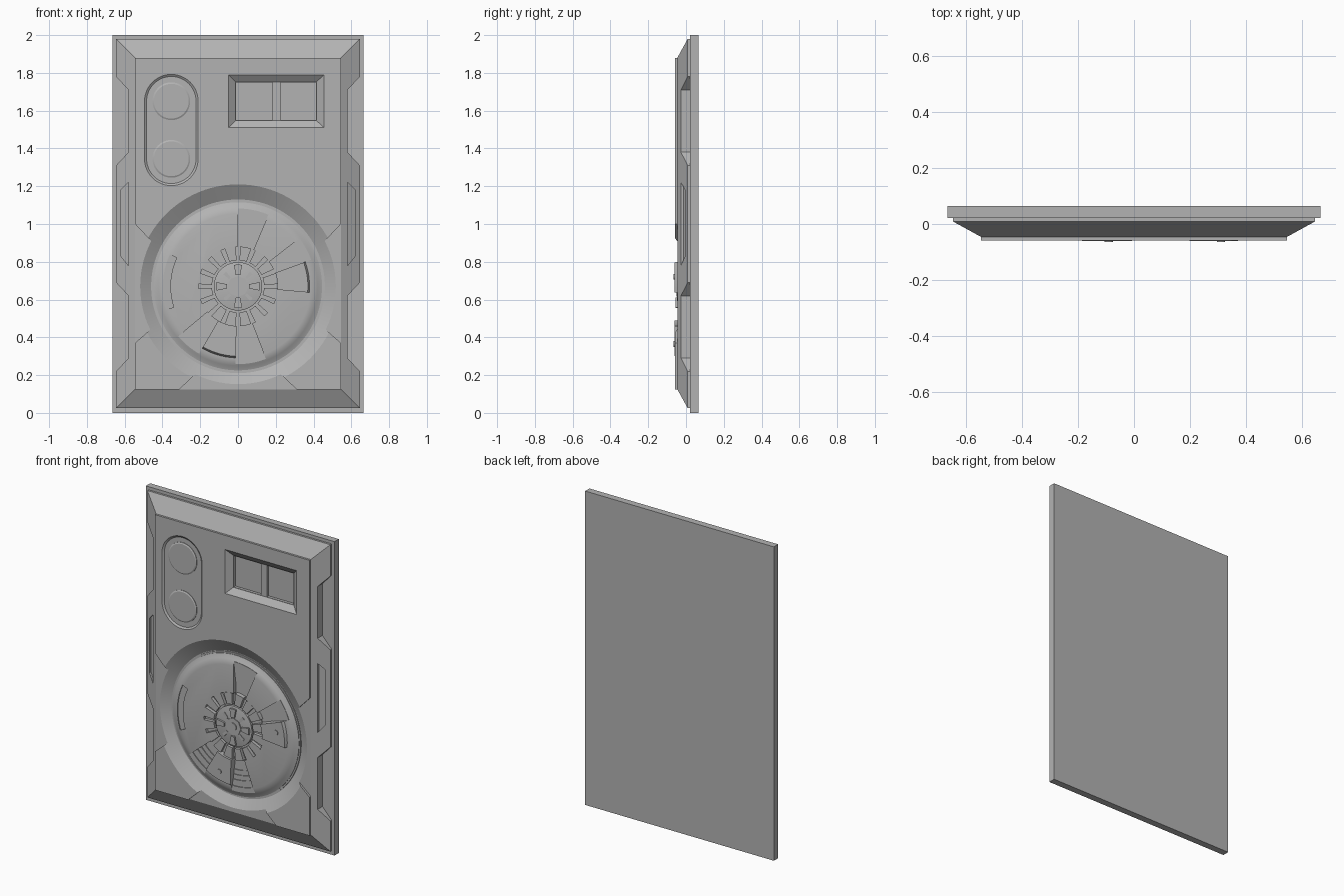
import bpy, bmesh
from math import sin, cos, pi, radians

if "Cube" in bpy.data.objects:
    bpy.data.objects.remove(bpy.data.objects["Cube"])

grey = bpy.data.materials.new("plain grey")
grey.use_nodes = True
COLOR = (0.45, 0.45, 0.45, 1)
grey.diffuse_color = COLOR
grey.node_tree.nodes["Principled BSDF"].inputs["Base Color"].default_value = COLOR
DIAL_Z = 0.67


def loft(name, rings):
    """Skin a list of equal-length outlines and cap both ends."""
    bm = bmesh.new()
    loops = [[bm.verts.new(p) for p in ring] for ring in rings]
    n = len(loops[0])
    for a, b in zip(loops, loops[1:]):
        for i in range(n):
            j = (i + 1) % n
            bm.faces.new((a[i], a[j], b[j], b[i]))
    bm.faces.new(loops[0])
    bm.faces.new(loops[-1])
    bmesh.ops.recalc_face_normals(bm, faces=bm.faces)
    mesh = bpy.data.meshes.new(name)
    bm.to_mesh(mesh)
    bm.free()
    mesh.materials.append(grey)
    ob = bpy.data.objects.new(name, mesh)
    bpy.context.collection.objects.link(ob)
    return ob


def prism(name, outline, y0, y1):
    return loft(name, [[(x, y, z) for x, z in outline] for y in (y0, y1)])


def lathe(name, profile, cx=0, cz=DIAL_Z, n=96):
    """Profile of (radius, y), turned about a front-to-back axis."""
    return loft(name, [[(cx + r * cos(2 * pi * i / n), y, cz + r * sin(2 * pi * i / n))
                        for i in range(n)] for r, y in profile])


def sector(name, r0, r1, a0, a1, y0, y1):
    """Ring segment around the dial, angles in degrees."""
    n = max(2, int((a1 - a0) / 4))
    angles = [radians(a0 + (a1 - a0) * i / n) for i in range(n + 1)]
    pts = [(r1 * cos(a), DIAL_Z + r1 * sin(a)) for a in angles]
    pts += [(r0 * cos(a), DIAL_Z + r0 * sin(a)) for a in reversed(angles)]
    return prism(name, pts, y0, y1)


def rect(x0, x1, z0, z1):
    return [(x0, z0), (x1, z0), (x1, z1), (x0, z1)]


def ring_at(outline, y):
    return [(x, y, z) for x, z in outline]


def flip(outline, s):
    return [(s * x, z) for x, z in outline]


def cut(targets, cutter):
    for ob in targets:
        mod = ob.modifiers.new("cut", "BOOLEAN")
        mod.operation = "DIFFERENCE"
        mod.solver = "EXACT"
        mod.object = cutter
        bpy.context.view_layer.objects.active = ob
        bpy.ops.object.modifier_apply(modifier=mod.name)
    bpy.data.objects.remove(cutter)


# Back slab and bevelled body
prism("back_slab", rect(-0.665, 0.665, 0, 2), 0.022, 0.065)
outer = rect(-0.645, 0.645, 0.025, 1.98)
inner = rect(-0.545, 0.545, 0.125, 1.88)
body = loft("bevelled_body", [ring_at(outer, 0.03), ring_at(outer, 0.009), ring_at(inner, -0.046)])

# Raised front plates
half = [(0.545, 1.88), (0.545, 1.0), (0.46, 0.91), (0.3, 0.8)]
upper = prism("upper_plate", half + flip(half[::-1], -1), -0.059, -0.03)
corner = [(0.545, 0.125), (0.545, 0.37), (0.46, 0.445), (0.3, 0.4), (0.22, 0.21), (0.31, 0.125)]
corners = [prism(n, flip(corner, s), -0.059, -0.03)
           for n, s in (("left_corner_plate", 1), ("right_corner_plate", -1))]

# Side notches and slots
for s in (1, -1):
    for lo, hi in ((0.22, 0.69), (1.31, 1.78)):
        cut([body], prism("notch", flip([(0.58, lo + 0.07), (0.645, lo), (0.75, lo), (0.75, hi),
                                         (0.645, hi), (0.58, hi - 0.07)], s), -0.1, 0.05))
    slot = [(0.58, 0.78), (0.62, 0.83), (0.62, 1.18), (0.58, 1.22)]
    cut([body], loft("slot", [[(s * x, y + (x - 0.58) * 0.55, z) for x, z in slot]
                              for y in (-0.1, -0.012)]))

# Round dish for the dial
cut([body, upper] + corners,
    lathe("dish", [(0.54, -0.1), (0.54, -0.059), (0.46, -0.012)]))

# Window with sloped frame and two panes
frame, glass = rect(-0.05, 0.455, 1.51, 1.79), rect(-0.012, 0.415, 1.548, 1.752)
cut([body, upper], loft("window", [ring_at(frame, -0.1), ring_at(frame, -0.059),
                                   ring_at(glass, -0.03)]))
for x0, x1 in ((-0.01, 0.182), (0.225, 0.413)):
    cut([body, upper], prism("pane", rect(x0, x1, 1.55, 1.75), -0.05, -0.012))


# Pill-shaped recess with two round buttons
def pill(r):
    return [(-0.353 + r * cos(i * pi / 24), c + r * sin(i * pi / 24))
            for c, start in ((1.65, 0), (1.345, 24)) for i in range(start, start + 25)]


cut([upper], loft("pill", [ring_at(pill(0.142), -0.1), ring_at(pill(0.142), -0.059),
                           ring_at(pill(0.131), -0.051)]))
for name, z in (("upper_button", 1.65), ("lower_button", 1.345)):
    lathe(name, [(0.1, -0.04), (0.1, -0.054), (0.092, -0.058)], -0.353, z, 48)

# Dial disc with rounded shoulder
disc = lathe("dial_disc", [(0.445, 0), (0.445, -0.022), (0.432, -0.027), (0.42, -0.034),
                           (0.405, -0.041), (0.385, -0.045)])
lathe("dial_rim", [(0.455, 0), (0.455, -0.018)])
cut([disc], sector("arc_groove", 0.358, 0.398, 155, 198, -0.1, -0.037))

# Stepped sector recesses
for a0, a1 in ((67, 90), (20, 38), (220, 240), (268, 291)):
    cut([disc], sector("recess", 0.2, 0.41, a0, a1, -0.1, -0.02))
    for k, r in enumerate((0.28, 0.31, 0.34, 0.38)):
        sector("recess_step", r, 0.412, a0, a1, -0.01, -0.025 - 0.005 * k)

# Raised blocks with bevelled outer end and a small stud
for a0, a1, sx, sz in ((-5, 20, 0.31, 0.72), (240, 268, -0.09, 0.365)):
    block = sector("raised_block", 0.21, 0.4, a0, a1, -0.01, -0.06)
    for v in block.data.vertices:
        r = (v.co.x ** 2 + (v.co.z - DIAL_Z) ** 2) ** 0.5
        if v.co.y < -0.05 and r > 0.3:
            v.co.x *= 0.37 / r
            v.co.z = DIAL_Z + (v.co.z - DIAL_Z) * 0.37 / r
    lathe("block_stud", [(0.015, -0.05), (0.015, -0.065)], sx, sz, 16)

# Hub with ring of teeth, four prongs and centre pin
cut([disc], lathe("hub_well", [(0.21, -0.1), (0.21, -0.026)]))
lathe("hub_disc", [(0.128, -0.01), (0.128, -0.043), (0.122, -0.045)], n=48)
for k in range(16):
    a = k * 22.5 + 11.25
    sector("hub_tooth", 0.138, 0.211, a - 8, a + 8, -0.02, -0.046)
for k in range(8):
    a, main = k * 45, k % 2 == 0
    half_angle = 11 if main else 6
    sector("hub_prong", 0.06, 0.115 if main else 0.1, a - half_angle, a + half_angle,
           -0.03, -0.056 if main else -0.048)
lathe("hub_centre", [(0.055, -0.03), (0.055, -0.05)], n=8)
lathe("hub_pin", [(0.025, -0.03), (0.025, -0.055)], n=24)

# Smooth shading with sharp edges kept
bpy.ops.object.select_all(action="DESELECT")
for ob in bpy.context.collection.objects:
    if ob.type == "MESH":
        ob.select_set(True)
        bpy.context.view_layer.objects.active = ob
bpy.ops.object.shade_smooth_by_angle(angle=radians(20))
